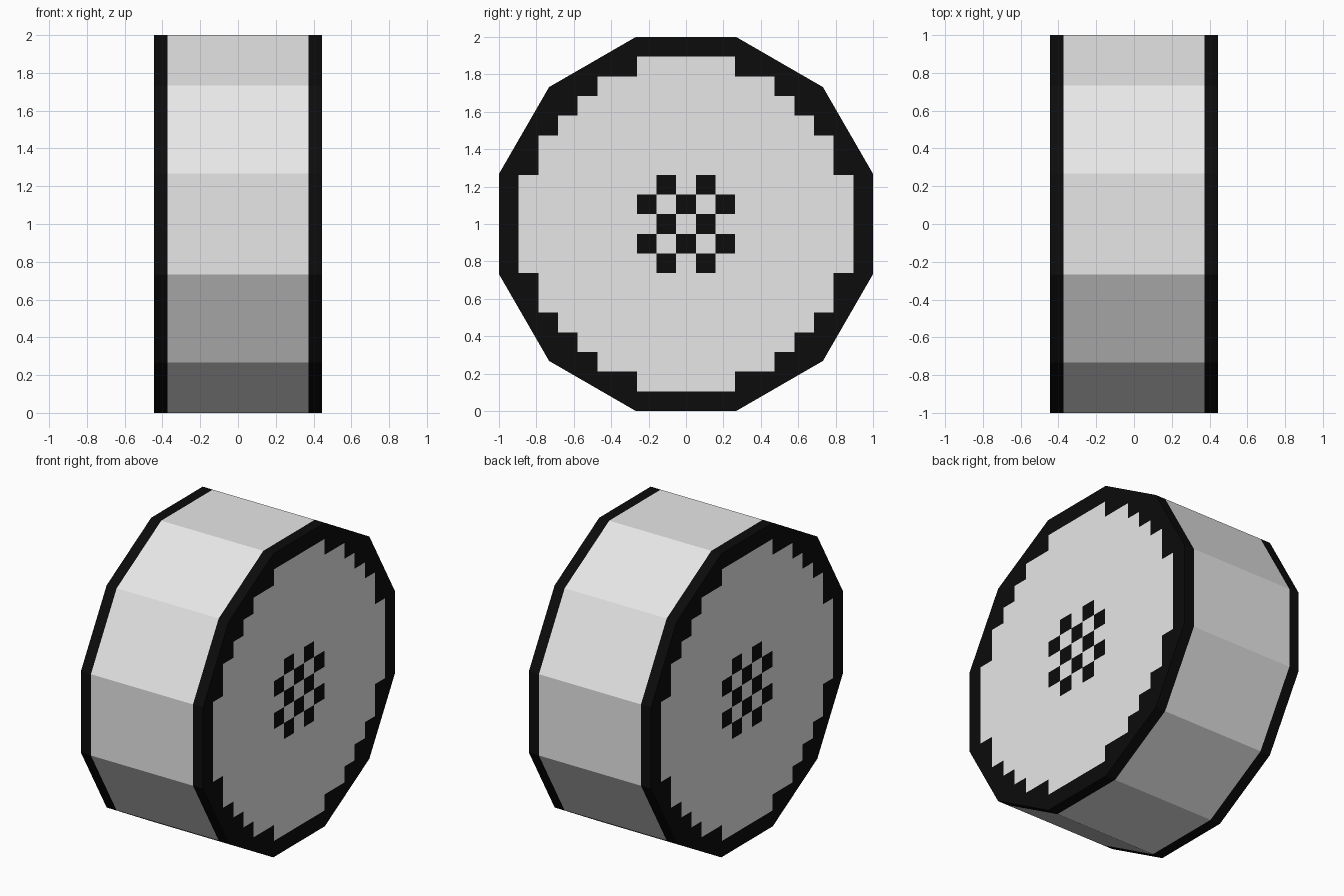
import bpy, bmesh, math
from mathutils import Vector

if "Cube" in bpy.data.objects:
    bpy.data.objects.remove(bpy.data.objects["Cube"])

HALF, BAND = 0.445, 0.372      # half thickness, start of the dark edge band
PX = 2 / 19                    # pattern square size on the caps
SIDES = 12


def material(name, rgb):
    m = bpy.data.materials.new(name)
    m.diffuse_color = (*rgb, 1)
    m.use_nodes = True
    m.node_tree.nodes["Principled BSDF"].inputs["Base Color"].default_value = m.diffuse_color
    return m


white = material("off white", (0.8, 0.8, 0.8))
black = material("black", (0.0035, 0.0035, 0.0035))


# Half width of the pale disc, in squares, for each row away from the centre
def disc_width(row):
    return [8, 8, 8, 7, 7, 6, 5, 4, 2, -1][row]


def cap_is_pale(y, z):
    i, j = round(y / PX), round(z / PX)
    if max(abs(i), abs(j)) <= 2:
        return (i + j) % 2 == 0          # central checker
    return abs(i) <= disc_width(min(abs(j), 9))


# Twelve-sided drum lying along x
bm = bmesh.new()
r = 1 / math.cos(math.pi / SIDES)
ring = []
for k in range(SIDES):
    a = (k + 0.5) * 2 * math.pi / SIDES
    ring.append(bm.verts.new((-HALF, r * math.cos(a), r * math.sin(a))))
base = bm.faces.new(ring)
ext = bmesh.ops.extrude_face_region(bm, geom=[base], use_keep_orig=True)
bmesh.ops.translate(bm, vec=(2 * HALF, 0, 0),
                    verts=[v for v in ext["geom"] if isinstance(v, bmesh.types.BMVert)])


def cut(co, no, faces):
    geom = set(faces)
    for f in faces:
        geom.update(f.edges)
        geom.update(f.verts)
    bmesh.ops.bisect_plane(bm, geom=list(geom), plane_co=co, plane_no=no, dist=1e-5)


# Edge bands
for x in (-BAND, BAND):
    cut((x, 0, 0), (1, 0, 0), bm.faces[:])

# Square pattern cut into both caps
for axis in (Vector((0, 1, 0)), Vector((0, 0, 1))):
    for k in range(-9, 9):
        bm.normal_update()
        caps = [f for f in bm.faces if abs(f.normal.x) > 0.9]
        cut(axis * (k + 0.5) * PX, axis, caps)

# Colours by position
bmesh.ops.recalc_face_normals(bm, faces=bm.faces[:])
for f in bm.faces:
    c = f.calc_center_bounds()
    if abs(f.normal.x) > 0.9:
        pale = cap_is_pale(c.y, c.z)
    else:
        pale = abs(c.x) < BAND
    f.material_index = 0 if pale else 1

bmesh.ops.translate(bm, vec=(0, 0, 1), verts=bm.verts[:])
mesh = bpy.data.meshes.new("wheel_drum")
bm.to_mesh(mesh)
bm.free()
mesh.materials.append(white)
mesh.materials.append(black)
bpy.context.collection.objects.link(bpy.data.objects.new("wheel_drum", mesh))
